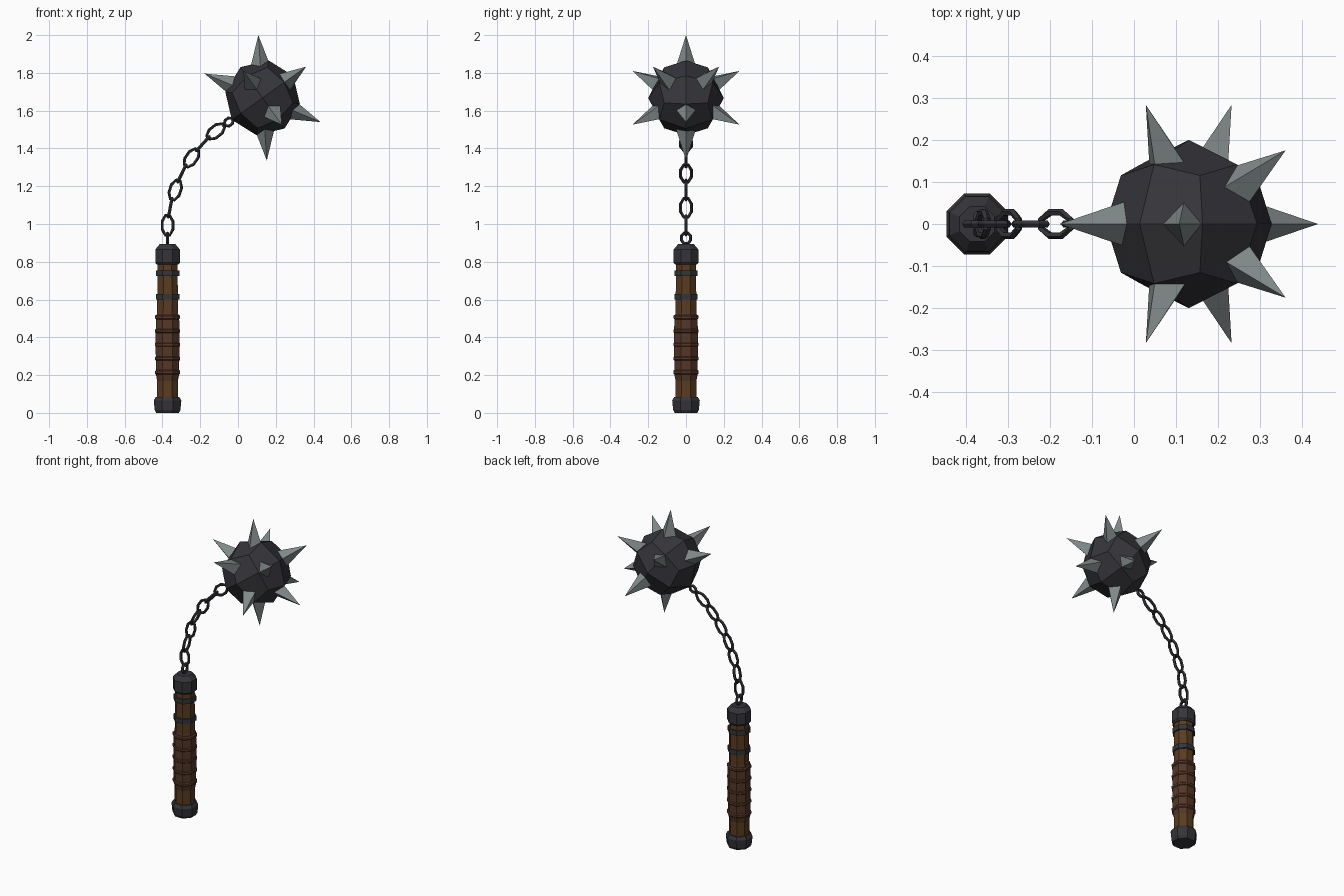
import bpy, bmesh, math
from mathutils import Vector

if "Cube" in bpy.data.objects:
    bpy.data.objects.remove(bpy.data.objects["Cube"])


def material(name, r, g, b):
    m = bpy.data.materials.new(name)
    m.diffuse_color = (r, g, b, 1)
    m.use_nodes = True
    m.node_tree.nodes["Principled BSDF"].inputs["Base Color"].default_value = m.diffuse_color
    return m


IRON = material("dark_iron", 0.035, 0.035, 0.042)
STEEL = material("spike_steel", 0.22, 0.25, 0.25)
WOOD = material("wood", 0.10, 0.045, 0.014)
LEATHER = material("leather", 0.09, 0.038, 0.02)


def finish(name, bm, mat):
    bmesh.ops.recalc_face_normals(bm, faces=bm.faces)
    me = bpy.data.meshes.new(name)
    bm.to_mesh(me)
    bm.free()
    me.materials.append(mat)
    ob = bpy.data.objects.new(name, me)
    bpy.context.collection.objects.link(ob)
    return ob


HX = -0.373  # handle axis


def lathe(name, profile, mat, n=8):
    """Closed octagonal turned part; radii are measured to the flats."""
    bm = bmesh.new()
    k = 1 / math.cos(math.pi / n)
    rings = [[bm.verts.new((HX + r * k * math.cos((i + 0.5) * math.tau / n),
                            r * k * math.sin((i + 0.5) * math.tau / n), z))
              for i in range(n)] for r, z in profile]
    for a, b in zip(rings, rings[1:]):
        for i in range(n):
            j = (i + 1) % n
            bm.faces.new((a[i], a[j], b[j], b[i]))
    bm.faces.new(rings[0])
    bm.faces.new(rings[-1])
    return finish(name, bm, mat)


def link(name, x, z, angle, half_len, half_wid, sideways, wire=0.009, n=8, m=5):
    """Chain link lying along `angle` in the xz plane."""
    along = Vector((math.cos(angle), 0, math.sin(angle)))
    across = Vector((-math.sin(angle), 0, math.cos(angle)))
    normal = Vector((0, 1, 0))
    if sideways:
        across, normal = normal, across
    c = Vector((x, 0, z))
    bm = bmesh.new()
    rings = []
    for i in range(n):
        t = (i + 0.5) * math.tau / n
        p = c + along * (half_len - wire) * math.cos(t) * 1.06 + across * (half_wid - wire) * math.sin(t) * 1.06
        out = along * math.cos(t) + across * math.sin(t)
        rings.append([bm.verts.new(p + wire * (out * math.cos(s) + normal * math.sin(s)))
                      for s in (k * math.tau / m for k in range(m))])
    for i in range(n):
        a, b = rings[i], rings[(i + 1) % n]
        for k in range(m):
            bm.faces.new((a[k], a[(k + 1) % m], b[(k + 1) % m], b[k]))
    return finish(name, bm, IRON)


# Handle
lathe("wood_shaft", [(0.055, 0.06), (0.055, 0.17), (0.055, 0.54), (0.053, 0.82)], WOOD)
lathe("pommel", [(0.06, 0), (0.068, 0.015), (0.073, 0.065), (0.063, 0.083)], IRON)
lathe("top_cap", [(0.057, 0.785), (0.065, 0.795), (0.065, 0.865), (0.042, 0.893)], IRON)
for i, z in enumerate((0.615, 0.74)):
    lathe(f"iron_band_{i}", [(0.062, z - 0.015), (0.062, z + 0.015)], IRON)

# Leather grip with raised wraps
lathe("leather_grip", [(0.054, 0.165), (0.061, 0.20), (0.063, 0.35),
                       (0.062, 0.49), (0.054, 0.54)], LEATHER)
for i in range(5):
    z = 0.215 + i * 0.073
    lathe(f"grip_wrap_{i}", [(0.061, z - 0.012), (0.067, z - 0.006),
                             (0.067, z + 0.006), (0.061, z + 0.012)], LEATHER)

# Chain: staple ring, seven alternating links, ball ring
link("handle_ring", HX, 0.925, math.pi / 2, 0.036, 0.033, True)
path = [(-0.373, 0.993, 90), (-0.359, 1.086, 79), (-0.332, 1.18, 72), (-0.297, 1.268, 64),
        (-0.246, 1.35, 55), (-0.186, 1.425, 48), (-0.118, 1.49, 38)]
for i, (x, z, a) in enumerate(path):
    link(f"chain_link_{i}", x, z, math.radians(a), 0.061, 0.037, i % 2 == 1)

# Ball frame: e1 points away from the chain, e2 along y
A = math.radians(35.6)
e1 = Vector((math.cos(A), 0, math.sin(A)))
e2 = Vector((0, 1, 0))
e3 = Vector((-math.sin(A), 0, math.cos(A)))
C = Vector((0.13, 0, 1.668))
p = C - e1 * 0.22
link("ball_ring", p.x, p.z, A, 0.032, 0.027, False)

# Ball: cube subdivided once and pushed out to a sphere
bm = bmesh.new()
bmesh.ops.create_cube(bm, size=2)
bmesh.ops.subdivide_edges(bm, edges=bm.edges[:], cuts=1, use_grid_fill=True)
for v in bm.verts:
    d = v.co.normalized() * 0.2
    v.co = C + e1 * d.x + e2 * d.y + e3 * d.z
finish("ball", bm, IRON)

# Spikes on icosahedron directions, leaving out the two beside the chain
phi = (1 + 5 ** 0.5) / 2
dirs = []
for s in (1, -1):
    for t in (1, -1):
        dirs += [e2 * phi * s + e3 * t, e3 * phi * s + e1 * t]
    dirs.append(e1 * phi + e2 * s)
for i, d in enumerate(dirs):
    d = d.normalized()
    a = (e2 - d * d.dot(e2)).normalized()
    b = d.cross(a)
    bm = bmesh.new()
    base = [bm.verts.new(C + d * 0.155 + o * 0.056) for o in (a, b, -a, -b)]
    tip = bm.verts.new(C + d * 0.333)
    bm.faces.new(base)
    for k in range(4):
        bm.faces.new((base[k], base[(k + 1) % 4], tip))
    finish(f"spike_{i}", bm, STEEL)
